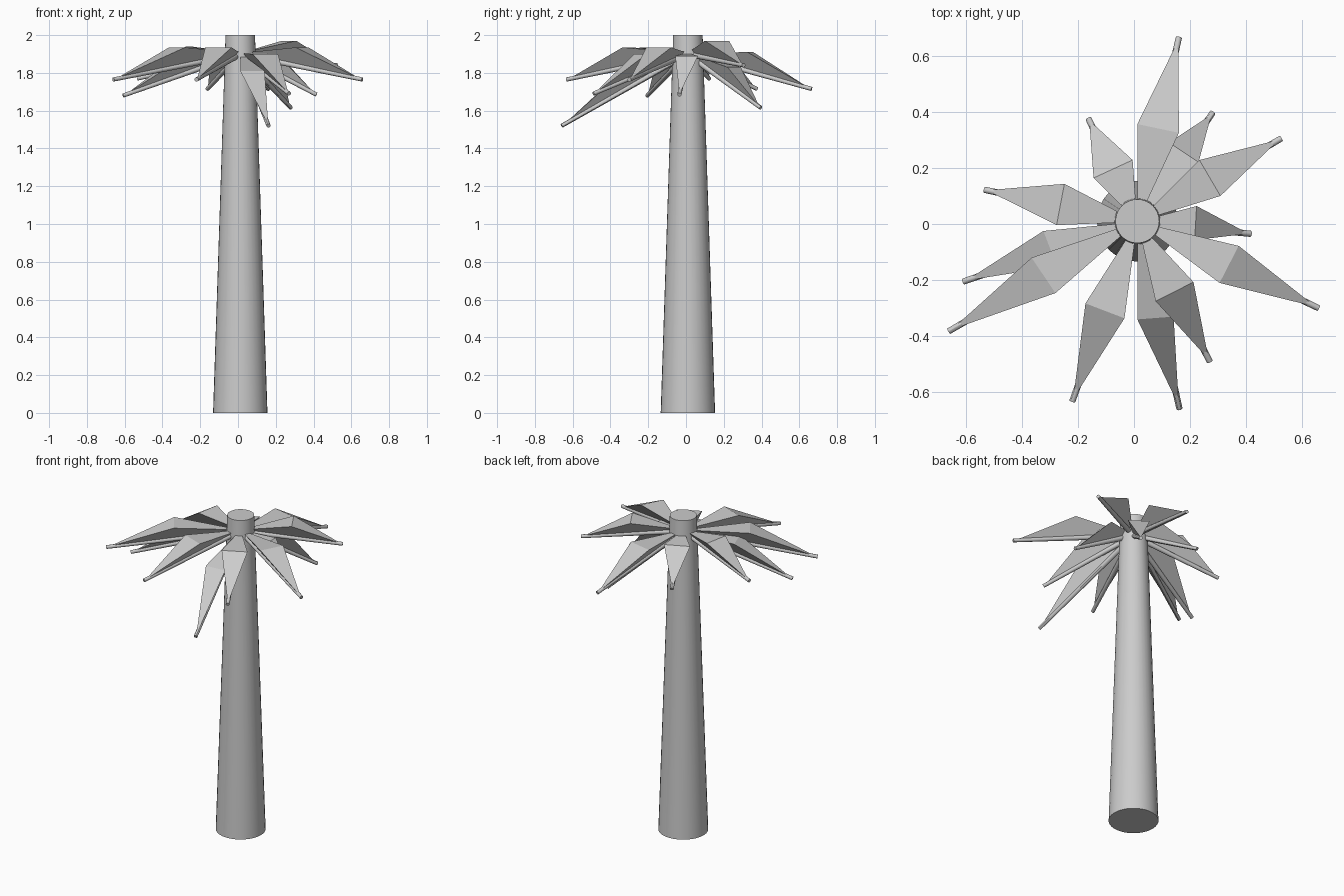
import bpy, bmesh
from mathutils import Vector

if "Cube" in bpy.data.objects:
    bpy.data.objects.remove(bpy.data.objects["Cube"])

CENTRE = Vector((0.012, 0.01, 0))
CROWN = Vector((0.012, 0.008, 1.9))


def make_object(name, bm, smooth=True):
    bmesh.ops.recalc_face_normals(bm, faces=bm.faces)
    mesh = bpy.data.meshes.new(name)
    bm.to_mesh(mesh)
    bm.free()
    obj = bpy.data.objects.new(name, mesh)
    bpy.context.collection.objects.link(obj)
    if smooth:
        bpy.context.view_layer.objects.active = obj
        obj.select_set(True)
        bpy.ops.object.shade_smooth_by_angle()
        obj.select_set(False)
    return obj


def rod(name, start, end, r1, r2, sides):
    bm = bmesh.new()
    axis = end - start
    bmesh.ops.create_cone(bm, cap_ends=True, segments=sides,
                          radius1=r1, radius2=r2, depth=axis.length)
    rot = axis.to_track_quat('Z', 'Y').to_matrix().to_4x4()
    bmesh.ops.transform(bm, matrix=rot, verts=bm.verts)
    bmesh.ops.translate(bm, vec=(start + end) / 2, verts=bm.verts)
    return make_object(name, bm)


# Tapered trunk
rod("trunk", CENTRE, CENTRE + Vector((0, 0, 2)), 0.144, 0.078, 32)

# Fronds: tip (x, y, z), two widest points (x, y), height of widest points
FRONDS = [
    ((0.16, 0.665, 1.715), (0.012, 0.356), (0.16, 0.325), 1.91),
    ((0.28, 0.396, 1.615), (0.125, 0.29), (0.23, 0.22), 1.83),
    ((0.525, 0.305, 1.84), (0.233, 0.228), (0.308, 0.10), 1.97),
    ((0.415, -0.035, 1.685), (0.223, 0.064), (0.216, -0.057), 1.89),
    ((0.658, -0.30, 1.765), (0.373, -0.078), (0.305, -0.21), 1.935),
    ((0.27, -0.49, 1.69), (0.212, -0.207), (0.077, -0.275), 1.90),
    ((0.162, -0.658, 1.52), (0.012, -0.34), (0.141, -0.33), 1.81),
    ((-0.22, -0.632, 1.765), (-0.173, -0.283), (-0.034, -0.336), 1.935),
    ((-0.66, -0.382, 1.765), (-0.365, -0.12), (-0.28, -0.246), 1.935),
    ((-0.608, -0.205, 1.68), (-0.323, -0.025), (-0.275, -0.15), 1.89),
    ((-0.533, 0.122, 1.77), (-0.248, 0.143), (-0.276, -0.004), 1.94),
    ((-0.162, 0.375, 1.715), (-0.144, 0.164), (-0.005, 0.228), 1.90),
]

for i, (tip, left, right, mid_z) in enumerate(FRONDS, 1):
    tip = Vector(tip)
    # Stem
    rod(f"stem_{i}", CROWN, tip, 0.016, 0.011, 12)
    # Keeled leaf blade folded across its widest line
    bm = bmesh.new()
    pts = [CROWN + Vector((0, 0, 0.005)), Vector((*left, mid_z)),
           Vector((*right, mid_z)), CROWN.lerp(tip, 0.985)]
    base, a, b, end = [bm.verts.new(p) for p in pts]
    for face in ((base, a, b), (a, end, b), (base, end, a), (base, b, end)):
        bm.faces.new(face)
    make_object(f"leaf_{i}", bm, smooth=False)
